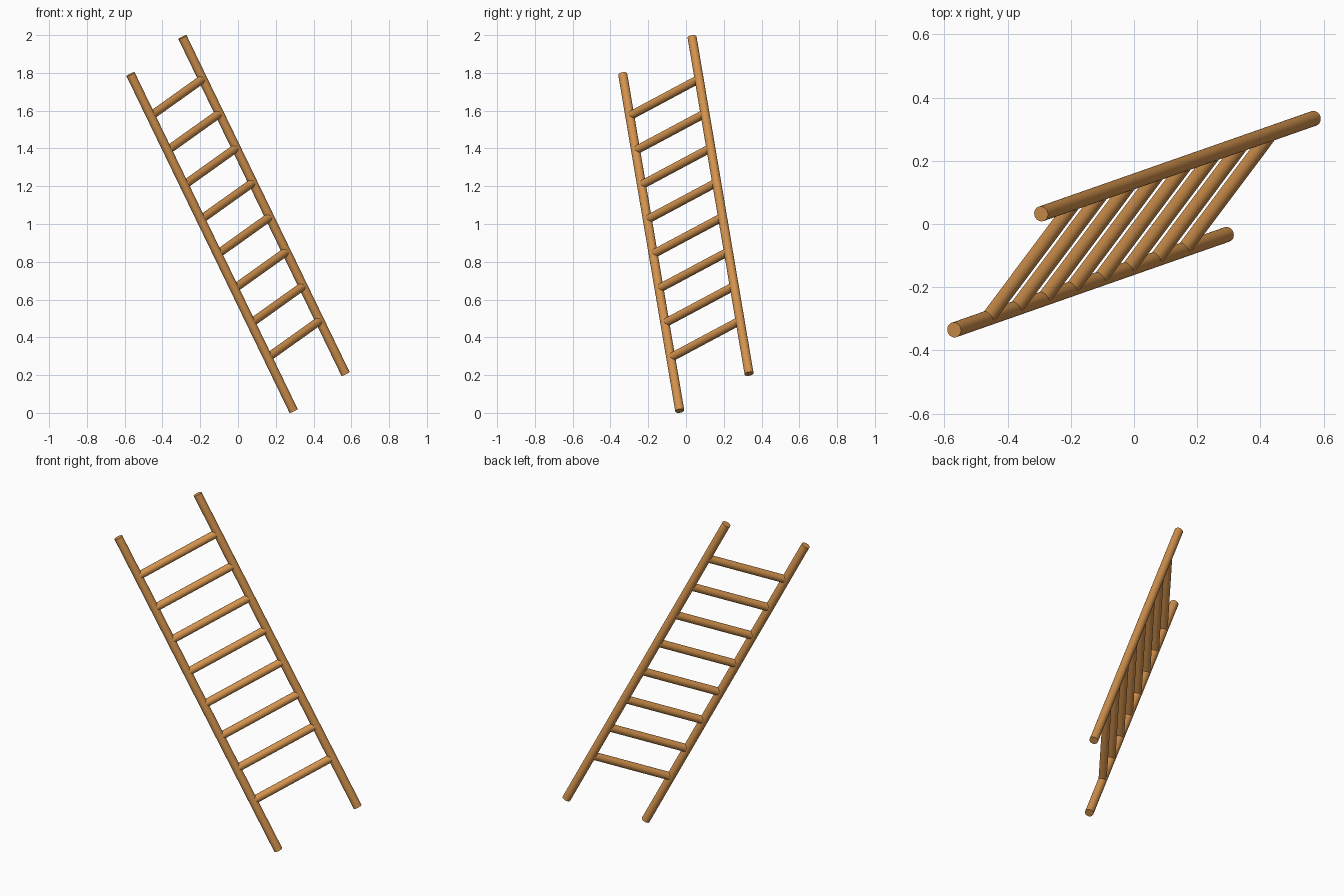
import bpy
from math import radians
from mathutils import Vector

if "Cube" in bpy.data.objects:
    bpy.data.objects.remove(bpy.data.objects["Cube"])

wood = bpy.data.materials.new("wood")
wood.diffuse_color = (0.65, 0.29, 0.075, 1)
wood.use_nodes = True
wood.node_tree.nodes["Principled BSDF"].inputs["Base Color"].default_value = wood.diffuse_color

# Lower end of the front rail, the rail vector, and the step across to the back rail
foot = Vector((0.294, -0.033, 0.011))
rail = Vector((-0.863, -0.302, 1.782))
across = Vector((0.275, 0.367, 0.196))
RAIL_RADIUS = 0.024
RUNG_RADIUS = 0.0225
RUNG_COUNT = 8


def pole(name, a, b, radius):
    """Round pole running from point a to point b."""
    d = b - a
    bpy.ops.mesh.primitive_cylinder_add(vertices=32, radius=radius,
                                        depth=d.length, location=(a + b) / 2)
    obj = bpy.context.object
    obj.name = name
    obj.rotation_euler = d.to_track_quat('Z', 'Y').to_euler()
    obj.data.materials.append(wood)
    bpy.ops.object.shade_smooth_by_angle(angle=radians(40))
    return obj


# Two long side rails
pole("front_rail", foot, foot + rail, RAIL_RADIUS)
pole("back_rail", foot + across, foot + across + rail, RAIL_RADIUS)

# Evenly spaced rungs joining the rail centre lines
for i in range(RUNG_COUNT):
    t = 0.158 + (0.876 - 0.158) * i / (RUNG_COUNT - 1)
    start = foot + rail * t
    pole(f"rung_{i + 1}", start, start + across, RUNG_RADIUS)
